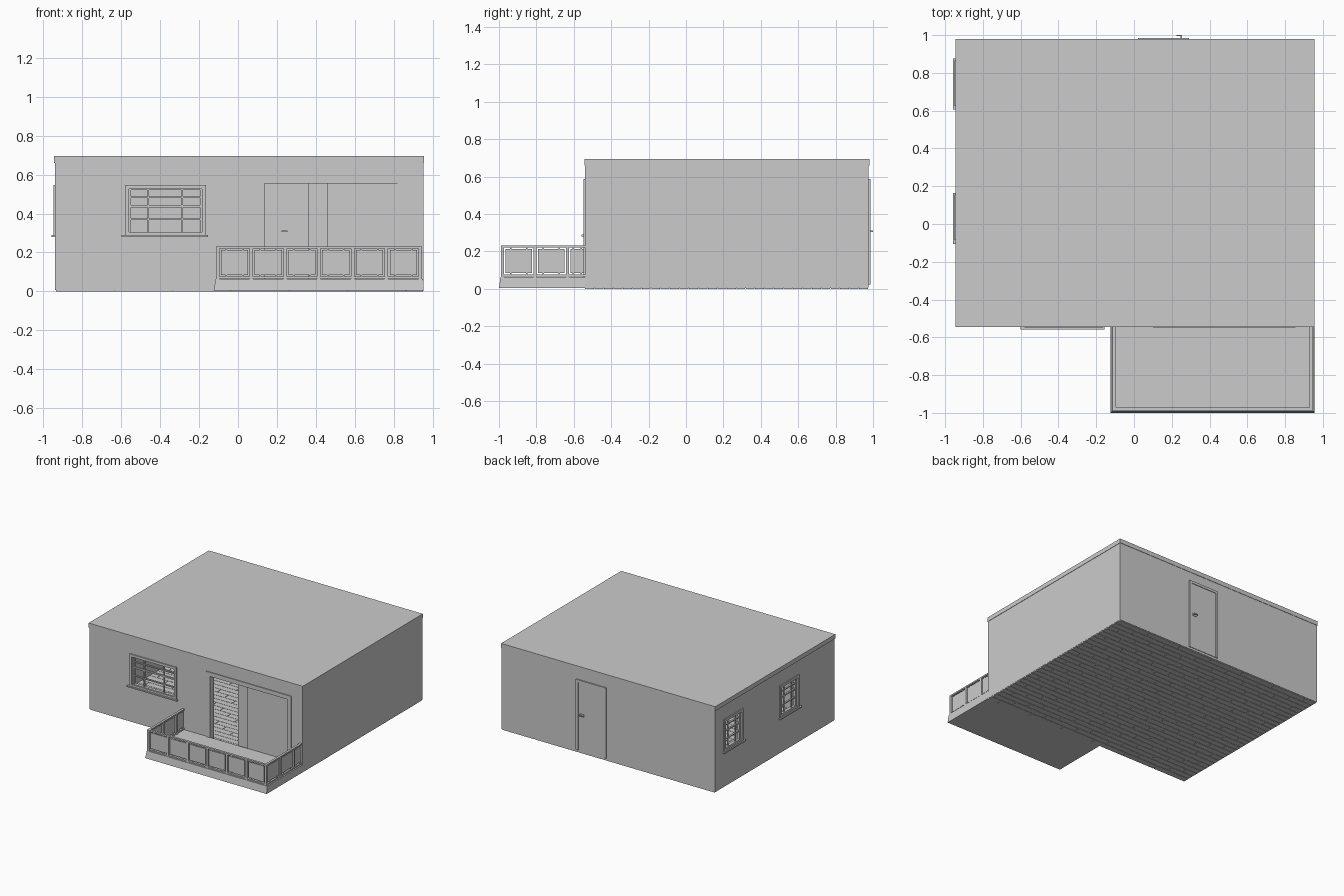
import bpy, bmesh
from mathutils import Vector

if "Cube" in bpy.data.objects:
    bpy.data.objects.remove(bpy.data.objects["Cube"])

X0, X1, Y0, Y1 = -0.94, 0.953, -0.54, 0.977   # outer wall faces
T = 0.04                                       # wall thickness
WALL_TOP, TOP, FLOOR = 0.66, 0.695, 0.014


def boxes(name, items):
    """One object from a list of (x0, x1, y0, y1, z0, z1) boxes."""
    bm = bmesh.new()
    for a, b, c, d, e, f in items:
        vs = bmesh.ops.create_cube(bm, size=1)["verts"]
        for v in vs:
            v.co = Vector(((a + b) / 2 + v.co.x * abs(b - a),
                           (c + d) / 2 + v.co.y * abs(d - c),
                           (e + f) / 2 + v.co.z * abs(f - e)))
    me = bpy.data.meshes.new(name)
    bm.to_mesh(me)
    bm.free()
    ob = bpy.data.objects.new(name, me)
    bpy.context.collection.objects.link(ob)
    return ob


def on_wall(side, u0, u1, d0, d1, z0, z1):
    """Box given by position along a wall, distance outward and height."""
    if side == "front":
        return (u0, u1, Y0 - d1, Y0 - d0, z0, z1)
    if side == "back":
        return (u0, u1, Y1 + d0, Y1 + d1, z0, z1)
    return (X0 - d1, X0 - d0, u0, u1, z0, z1)


def frame(side, u0, u1, z0, z1, w, d0, d1, bottom=True):
    """Rectangular frame of bar width w."""
    out = [on_wall(side, u0, u0 + w, d0, d1, z0, z1),
           on_wall(side, u1 - w, u1, d0, d1, z0, z1),
           on_wall(side, u0 + w, u1 - w, d0, d1, z1 - w, z1)]
    if bottom:
        out.append(on_wall(side, u0 + w, u1 - w, d0, d1, z0, z0 + w))
    return out


# walls: outer shell, hollowed and pierced by the openings
walls = boxes("walls", [(X0, X1, Y0, Y1, 0.006, WALL_TOP)])
windows = [("front", -0.56, -0.185), ("left", 0.645, 0.845), ("left", -0.065, 0.135)]
cuts = [[(X0 + T, X1 - T, Y0 + T, Y1 - T, -0.1, 0.8)],
        [on_wall("front", 0.135, 0.82, -0.1, 0.1, 0.03, 0.56)],
        [on_wall("back", 0.04, 0.27, -0.1, 0.1, 0.03, 0.565)]]
cuts += [[on_wall(s, a, b, -0.1, 0.1, 0.295, 0.53)] for s, a, b in windows]
bpy.context.view_layer.objects.active = walls
for c in cuts:
    cutter = boxes("cutter", c)
    cutter.hide_render = True
    mod = walls.modifiers.new("cut", "BOOLEAN")
    mod.operation, mod.object, mod.solver = "DIFFERENCE", cutter, "EXACT"
    bpy.ops.object.modifier_apply(modifier=mod.name)
    bpy.data.objects.remove(cutter)

# flat roof with a very small overhang
boxes("roof", [(X0 - 0.006, X1 + 0.003, Y0 - 0.004, Y1 + 0.003, WALL_TOP, TOP)])

# staggered floor planks around a thin core
boxes("subfloor", [(X0 + 0.01, X1 - 0.006, Y0 + 0.004, Y1 - 0.004, 0.003, 0.011)])
planks, rows, length, gap = [], 30, 0.3, 0.003
fx0, fx1, fy0, fy1 = X0 + 0.005, X1 - 0.002, Y0 + 0.001, Y1 - 0.001
step = (fy1 - fy0) / rows
for r in range(rows):
    x = fx0 - (r % 3) * length / 3
    while x < fx1 - 0.01:
        a, b = max(x, fx0), min(x + length - gap, fx1)
        planks.append((a, b, fy0 + r * step, fy0 + (r + 1) * step - gap, 0.0, FLOOR))
        x += length
boxes("floor_planks", planks)

# windows: casing, sill, sashes and glazing bars
for i, (s, a, b) in enumerate(windows):
    boxes(f"window_casing_{i}", frame(s, a - 0.02, b + 0.02, 0.285, 0.547, 0.02, 0, 0.009))
    boxes(f"window_sill_{i}", [on_wall(s, a - 0.04, b + 0.03, -0.01, 0.018, 0.28, 0.29)])
    bars = frame(s, a, b, 0.295, 0.53, 0.01, -0.03, -0.005)
    for t in (0.26, 0.73):
        u = a + t * (b - a)
        bars.append(on_wall(s, u - 0.004, u + 0.004, -0.02, -0.01, 0.3, 0.525))
    for z, h in ((0.372, 0.004), (0.438, 0.006), (0.484, 0.004)):
        bars.append(on_wall(s, a + 0.01, b - 0.01, -0.022, -0.008, z - h, z + h))
    boxes(f"window_sash_{i}", bars)

# front sliding door: casing, fixed leaf and open leaf behind it
boxes("sliding_door_casing", frame("front", 0.1, 0.855, 0.03, 0.588, 0.033, -0.01, 0.007, False))
boxes("sliding_door_track", [on_wall("front", 0.135, 0.82, -0.04, 0, 0.025, 0.036)])
boxes("fixed_leaf", [on_wall("front", 0.46, 0.82, -0.016, -0.006, 0.036, 0.558)])
boxes("sliding_leaf", [on_wall("front", 0.362, 0.72, -0.034, -0.022, 0.036, 0.558)])

# back door with casing and lever handles on both faces
boxes("back_door_casing", frame("back", 0.02, 0.29, 0.022, 0.588, 0.02, -0.04, 0.009, False))
boxes("back_door", [on_wall("back", 0.04, 0.27, -0.034, 0.004, 0.024, 0.568)])
handles = []
for d, sgn in ((0.004, 1), (-0.034, -1)):
    for u0, u1, z0, z1, o0, o1 in ((0.22, 0.258, 0.298, 0.32, 0, 0.004),
                                   (0.246, 0.254, 0.305, 0.313, 0.004, 0.014),
                                   (0.224, 0.254, 0.305, 0.313, 0.014, 0.02)):
        p, q = sorted((d + sgn * o0, d + sgn * o1))
        handles.append(on_wall("back", u0, u1, p, q, z0, z1))
boxes("back_door_handles", handles)

# terrace slab with tapered upper edge
slab = boxes("terrace_slab", [(-0.125, 0.955, -1.0, Y0, 0.004, 0.063)])
bm = bmesh.new()
bm.from_mesh(slab.data)
for v in bm.verts:
    if v.co.z > 0.05:
        v.co.x += 0.01 if v.co.x < 0 else -0.003
        if v.co.y < -0.9:
            v.co.y += 0.008
bm.to_mesh(slab.data)
bm.free()

# railing: posts, rails and infill panels along three sides
LX, RX, FY, P = -0.105, 0.937, -0.981, 0.009
Z0, Z1 = 0.063, 0.23
bay = (RX - LX) / 6
xs = [LX + bay * k for k in range(7)]
ys = [FY + bay * k for k in range(3)] + [Y0]
posts = [(x - P, x + P, FY - P, FY + P, Z0, Z1) for x in xs]
rails, panels = [], []
for a, b in zip(xs, xs[1:]):
    panels.append((a + 0.017, b - 0.017, FY - 0.003, FY + 0.003, 0.084, 0.212))
for x in (LX, RX):
    posts += [(x - P, x + P, y - P, y + P, Z0, Z1) for y in ys[1:3]]
    for a, b in zip(ys, ys[1:]):
        panels.append((x - 0.003, x + 0.003, a + 0.017, b - (0.017 if b < Y0 else 0.006), 0.084, 0.212))
for za, zb in ((0.067, 0.077), (0.22, 0.231)):
    rails.append((LX - P, RX + P, FY - P, FY + P, za, zb))
    rails += [(x - P, x + P, FY + P, Y0, za, zb) for x in (LX, RX)]
# small clips holding the panels to the rails
clips = []
for a, b, c, d, e, f in panels:
    for t in (0.2, 0.8):
        cx, cy = a + t * (b - a), c + t * (d - c)
        for z0, z1 in ((0.075, 0.088), (0.208, 0.222)):
            clips.append((cx - 0.004, cx + 0.004, cy - 0.004, cy + 0.004, z0, z1))
boxes("railing_posts", posts)
boxes("railing_rails", rails)
boxes("railing_panels", panels)
boxes("railing_clips", clips)
